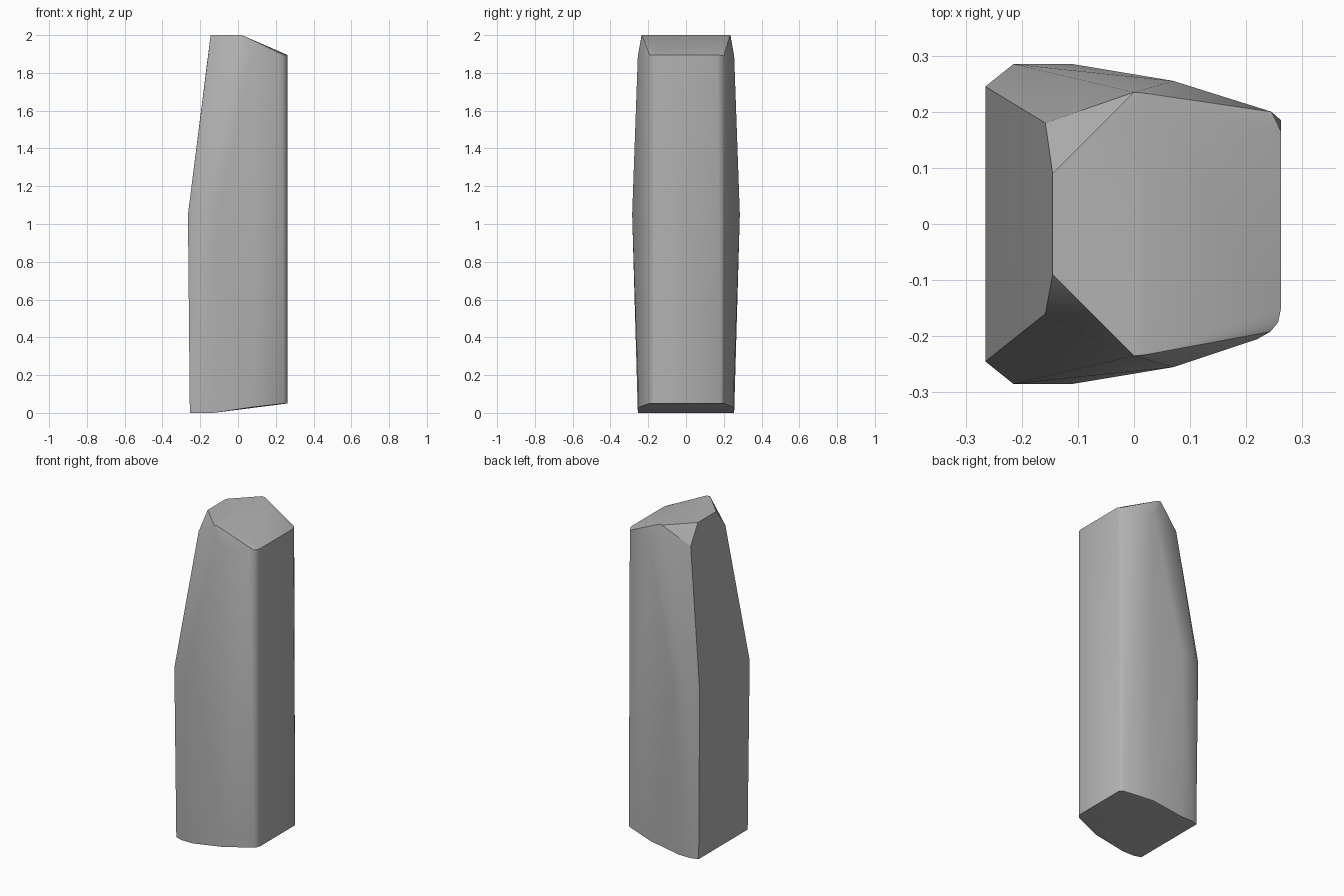
import bpy
import bmesh
import math

default_cube = bpy.data.objects.get("Cube")
if default_cube:
    bpy.data.objects.remove(default_cube, do_unlink=True)


def make_material(name, colour):
    material = bpy.data.materials.new(name)
    material.use_nodes = True
    material.diffuse_color = colour
    shader = next(node for node in material.node_tree.nodes if node.type == "BSDF_PRINCIPLED")
    shader.inputs["Base Color"].default_value = colour
    return material


def mirrored_hull(name, corners, extra_corners, material):
    """Wrap a faceted stone around corners repeated on both sides of the y = 0 plane."""
    mesh = bpy.data.meshes.new(name)
    stone = bpy.data.objects.new(name, mesh)
    bpy.context.collection.objects.link(stone)
    builder = bmesh.new()
    for x, y, z in corners:
        for side in (-1, 1):
            builder.verts.new((x, side * y, z))
    for corner in extra_corners:
        builder.verts.new(corner)
    hull = bmesh.ops.convex_hull(builder, input=builder.verts[:])
    unused = [item for item in hull["geom_interior"] if isinstance(item, bmesh.types.BMVert)]
    bmesh.ops.delete(builder, geom=unused, context="VERTS")
    bmesh.ops.recalc_face_normals(builder, faces=builder.faces[:])
    bmesh.ops.dissolve_limit(builder, angle_limit=math.radians(1),
                             verts=builder.verts[:], edges=builder.edges[:])
    builder.to_mesh(mesh)
    builder.free()
    mesh.materials.append(material)
    return stone


# Corner outlines of one half, from the base to the chipped top
base = [(-.255, .24, 0), (-.21, .255, 0), (-.13, .255, 0),
        (.07, .25, .03), (.22, .2, .05)]
waist = [(-.265, .245, 1.05), (-.215, .285, 1.05), (-.11, .285, 1.05)]
shoulder = [(.07, .255, 1.89), (.22, .205, 1.89)]
crown = [(-.145, .09, 2), (0, .235, 2), (.02, .233, 2)]

# Front corner is rounded, back corner is sharp, and the chips differ slightly
front_corner = [(x, y, z) for z in (.05, 1.895)
                for x, y in ((.262, -.15), (.257, -.175), (.243, -.192))]
back_corner = [(.262, .185, .05), (.262, .165, 1.895), (.245, .2, .05), (.245, .2, 1.89)]
chips = [(-.158, -.16, 1.89), (-.158, .18, 1.89)]

grey_stone = make_material("grey stone", (.45, .45, .45, 1))
pillar = mirrored_hull("stone_pillar", base + waist + shoulder + crown,
                       front_corner + back_corner + chips, grey_stone)

# Soft facets with crisp outer edges
bpy.ops.object.select_all(action="DESELECT")
pillar.select_set(True)
bpy.context.view_layer.objects.active = pillar
bpy.ops.object.shade_smooth_by_angle(angle=math.radians(30))
